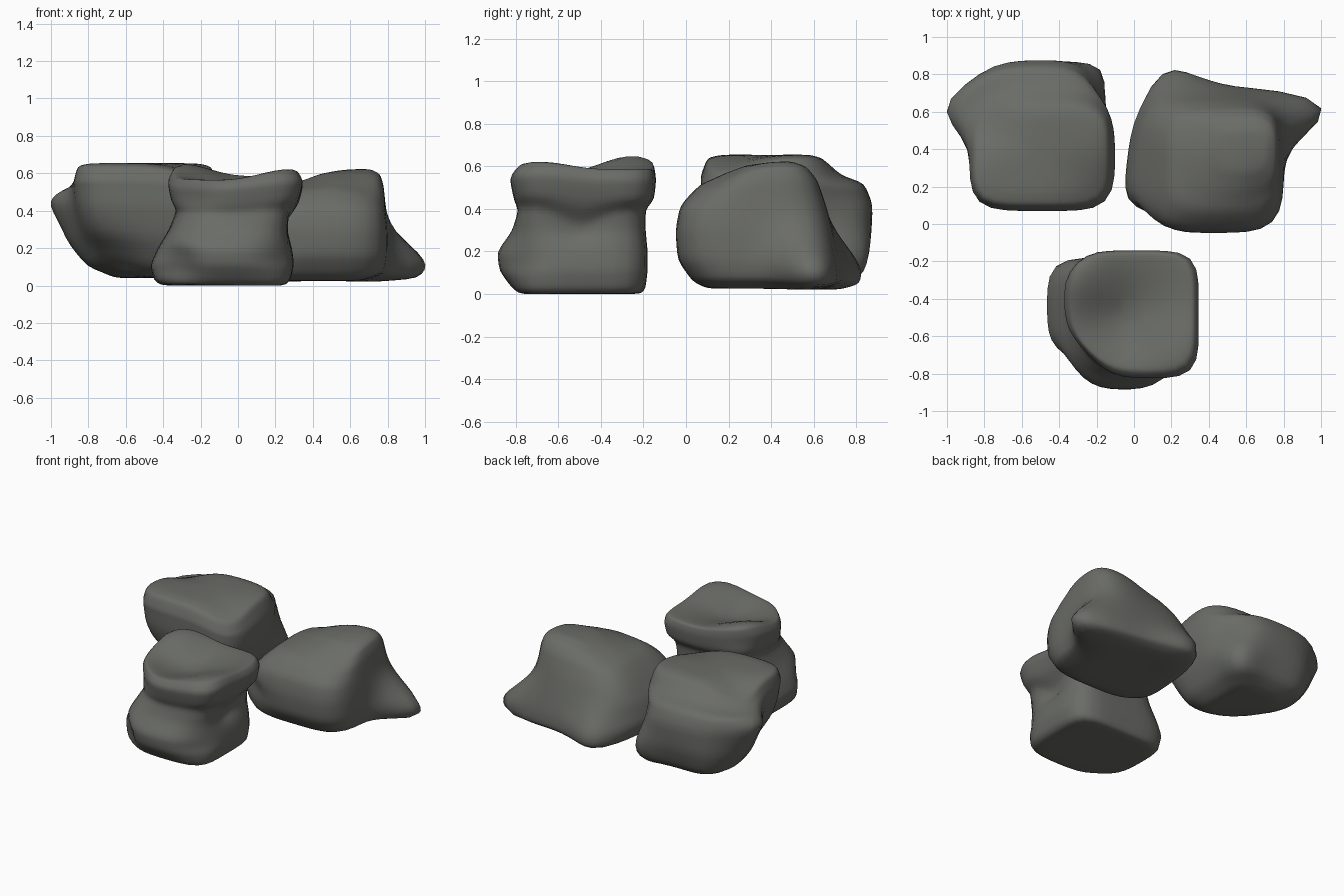
import bpy, bmesh, math
from mathutils import Vector

stone = bpy.data.materials.new("grey stone")
stone.diffuse_color = (0.145, 0.15, 0.135, 1)

SIDES, STEPS = 40, 4


def ring(bm, z, x0, x1, y0, y1, power):
    """One rounded-square section filling the given box."""
    verts = []
    for i in range(SIDES):
        a = 2 * math.pi * i / SIDES
        c, s = math.cos(a), math.sin(a)
        r = (abs(c) ** power + abs(s) ** power) ** (-1 / power)
        verts.append(bm.verts.new(((x0 + x1) / 2 + (x1 - x0) / 2 * c * r,
                                   (y0 + y1) / 2 + (y1 - y0) / 2 * s * r, z)))
    return verts


def boulder(name, levels, pulls, power=5):
    """Loft sections (z, x0, x1, y0, y1), then drag surface spots (from, to, radius)."""
    bm = bmesh.new()
    rings = []
    for a, b in zip(levels, levels[1:]):
        for k in range(STEPS):
            t = k / STEPS
            rings.append(ring(bm, *[p + (q - p) * t for p, q in zip(a, b)], power))
    rings.append(ring(bm, *levels[-1], power))
    # caps made of shrinking sections
    for end, lev in ((0, levels[0]), (-1, levels[-1])):
        z, x0, x1, y0, y1 = lev
        for f in (0.85, 0.65, 0.45, 0.25, 0.08):
            cx, cy, hx, hy = (x0 + x1) / 2, (y0 + y1) / 2, (x1 - x0) / 2 * f, (y1 - y0) / 2 * f
            r = ring(bm, z, cx - hx, cx + hx, cy - hy, cy + hy, power)
            rings.insert(0, r) if end == 0 else rings.append(r)
    for r, s in zip(rings, rings[1:]):
        for i in range(SIDES):
            j = (i + 1) % SIDES
            bm.faces.new((r[i], r[j], s[j], s[i]))
    bm.faces.new(rings[0][::-1])
    bm.faces.new(rings[-1])
    for src, dst, rad in pulls:
        src, dst = Vector(src), Vector(dst)
        moves = [(v, math.exp(-((v.co - src).length / rad) ** 2)) for v in bm.verts]
        for v, w in moves:
            v.co += (dst - src) * w
    for _ in range(3):
        bmesh.ops.smooth_vert(bm, verts=bm.verts, factor=0.5,
                              use_axis_x=True, use_axis_y=True, use_axis_z=True)
    for v in bm.verts:
        v.co.z = max(v.co.z, 0)
    bmesh.ops.recalc_face_normals(bm, faces=bm.faces)
    me = bpy.data.meshes.new(name)
    bm.to_mesh(me)
    bm.free()
    me.materials.append(stone)
    for p in me.polygons:
        p.use_smooth = True
    bpy.context.collection.objects.link(bpy.data.objects.new(name, me))


# Back left boulder: flat top with a lower back shelf, tapering base, lumps left and back right
boulder("back_left_boulder", [
    (0.04, -0.66, -0.30, 0.29, 0.72),
    (0.10, -0.79, -0.21, 0.18, 0.82),
    (0.25, -0.84, -0.14, 0.10, 0.87),
    (0.42, -0.87, -0.10, 0.07, 0.88),
    (0.52, -0.88, -0.10, 0.07, 0.84),
    (0.56, -0.88, -0.11, 0.07, 0.73),
    (0.64, -0.86, -0.14, 0.10, 0.64),
    (0.655, -0.80, -0.20, 0.17, 0.58)], [
    ((-0.87, 0.62, 0.42), (-1.035, 0.62, 0.44), 0.14),
    ((-0.86, 0.60, 0.22), (-0.93, 0.60, 0.22), 0.13),
    ((-0.19, 0.82, 0.16), (-0.14, 0.86, 0.10), 0.12),
    ((-0.84, 0.86, 0.40), (-0.82, 0.84, 0.40), 0.18),
    ((-0.75, 0.20, 0.08), (-0.68, 0.27, 0.13), 0.20),
    ((-0.12, 0.12, 0.63), (-0.12, 0.12, 0.55), 0.20),
    ((-0.84, 0.60, 0.64), (-0.82, 0.57, 0.56), 0.17),
    ((-0.10, 0.80, 0.45), (-0.19, 0.73, 0.43), 0.18)], 6)

# Back right boulder: domed block with low spurs at the back corners
boulder("back_right_boulder", [
    (0.025, 0.17, 0.66, 0.10, 0.66),
    (0.06, 0.02, 0.78, 0.03, 0.73),
    (0.16, -0.03, 0.80, -0.04, 0.72),
    (0.30, 0.01, 0.80, -0.05, 0.69),
    (0.42, 0.09, 0.79, -0.03, 0.66),
    (0.54, 0.18, 0.78, 0.06, 0.62),
    (0.60, 0.30, 0.76, 0.17, 0.57),
    (0.625, 0.42, 0.71, 0.27, 0.50)], [
    ((0.80, 0.62, 0.12), (1.08, 0.63, 0.09), 0.16),
    ((0.14, 0.72, 0.12), (0.17, 0.84, 0.10), 0.16),
    ((0.35, 0.72, 0.10), (0.35, 0.76, 0.10), 0.14),
    ((0.02, 0.70, 0.20), (0.06, 0.68, 0.20), 0.16),
    ((0.05, -0.02, 0.20), (0.13, 0.06, 0.22), 0.12),
    ((-0.02, 0.20, 0.18), (-0.05, 0.17, 0.18), 0.18),
    ((0.74, 0.12, 0.58), (0.73, 0.14, 0.52), 0.18),
    ((0.30, 0.55, 0.58), (0.32, 0.53, 0.53), 0.18),
    ((0.32, 0.20, 0.60), (0.34, 0.22, 0.55), 0.20)])

# Front boulder: wide foot, narrow waist, overhanging saddle-shaped top
boulder("front_boulder", [
    (0.00, -0.41, 0.25, -0.78, -0.21),
    (0.03, -0.45, 0.28, -0.82, -0.19),
    (0.11, -0.47, 0.30, -0.88, -0.18),
    (0.20, -0.43, 0.29, -0.89, -0.18),
    (0.30, -0.37, 0.27, -0.82, -0.19),
    (0.40, -0.33, 0.28, -0.79, -0.19),
    (0.45, -0.36, 0.33, -0.81, -0.15),
    (0.54, -0.38, 0.35, -0.83, -0.14),
    (0.59, -0.35, 0.32, -0.79, -0.15),
    (0.595, -0.29, 0.27, -0.73, -0.19)], [
    ((-0.26, -0.27, 0.60), (-0.26, -0.27, 0.67), 0.18),
    ((0.23, -0.67, 0.60), (0.23, -0.67, 0.645), 0.20),
    ((-0.03, -0.52, 0.60), (-0.03, -0.52, 0.52), 0.25),
    ((-0.38, -0.82, 0.52), (-0.28, -0.72, 0.50), 0.20),
    ((-0.38, -0.14, 0.55), (-0.34, -0.18, 0.55), 0.12),
    ((-0.45, -0.87, 0.10), (-0.33, -0.76, 0.12), 0.17),
    ((0.29, -0.87, 0.17), (0.24, -0.79, 0.15), 0.15),
    ((0.28, -0.50, 0.38), (0.24, -0.50, 0.30), 0.10)], 7)
